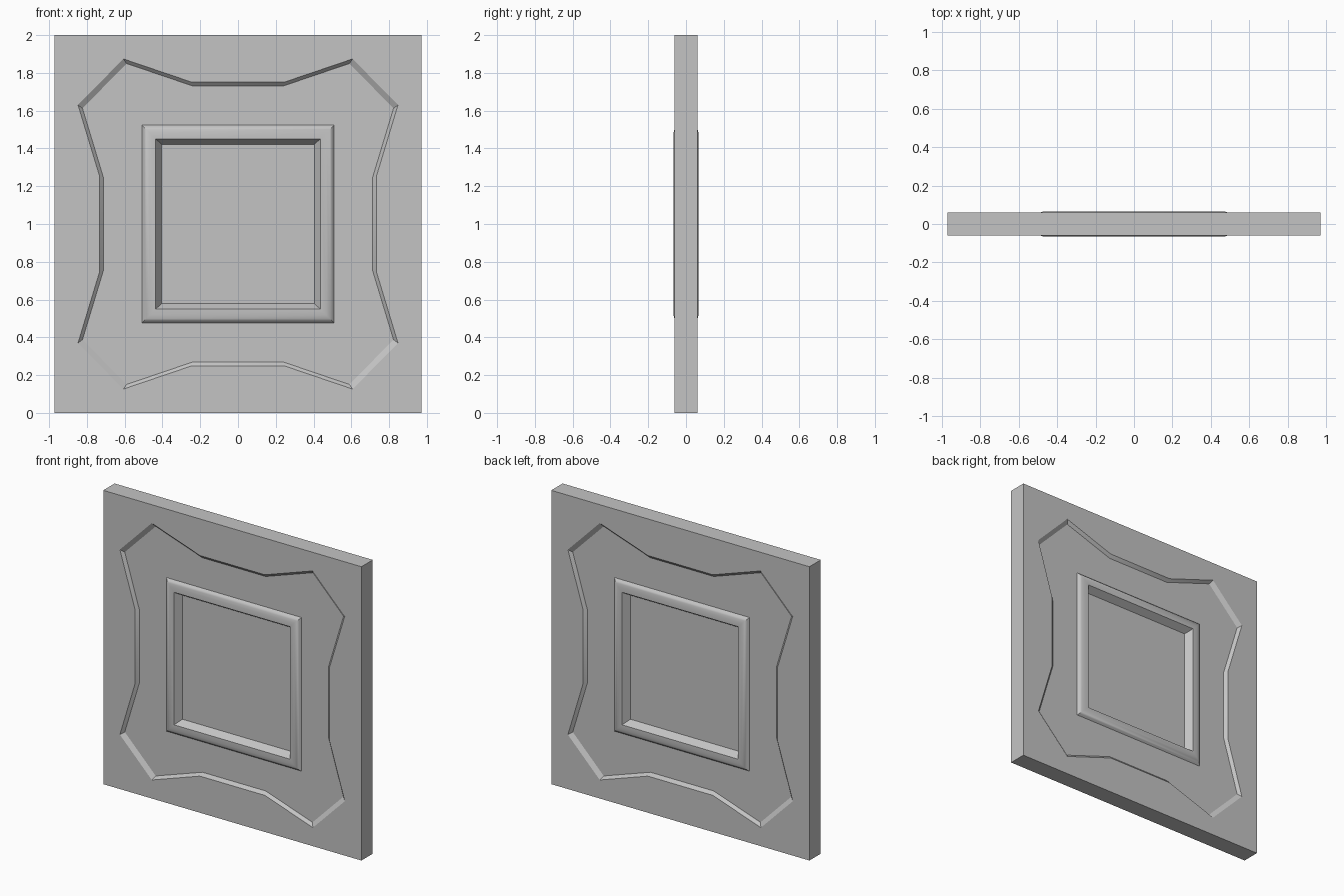
import bpy
import bmesh
from mathutils import Vector

cube = bpy.data.objects.get("Cube")
if cube:
    bpy.data.objects.remove(cube, do_unlink=True)

stone = bpy.data.materials.new("plain_grey")
stone.use_nodes = True
grey = (0.55, 0.55, 0.55, 1)
stone.diffuse_color = grey
stone.node_tree.nodes["Principled BSDF"].inputs["Base Color"].default_value = grey

FACE, FLOOR = 0.061, 0.042   # half thickness at the border and in the sunken field
QUADRANT = [(0.245, 0.751), (0.607, 0.874), (0.847, 0.63), (0.732, 0.25)]
# Square moulding: half width, half height, distance from the middle plane
MOULDING = [(0.508, 0.523, FLOOR), (0.498, 0.513, 0.054), (0.486, 0.501, 0.061),
            (0.468, 0.483, 0.066), (0.436, 0.451, 0.066), (0.405, 0.422, 0.02)]


def outline(scale):
    """Twelve-cornered... mirrored outline built from one quadrant."""
    q = [(x * scale, z * scale) for x, z in QUADRANT]
    right = q + [(x, -z) for x, z in reversed(q)]
    return right + [(-x, -z) for x, z in right]


def rect(w, h):
    return [(-w, -h), (w, -h), (w, h), (-w, h)]


bm = bmesh.new()


def ring(points, y):
    verts = [bm.verts.new((x, y, z + 1)) for x, z in points]
    return verts


def bridge(a, b):
    n = len(a)
    for i in range(n):
        j = (i + 1) % n
        bm.faces.new((a[i], a[j], b[j], b[i]))


def loop_edges(verts):
    edges = []
    for i, v in enumerate(verts):
        w = verts[(i + 1) % len(verts)]
        edges.append(bm.edges.get((v, w)) or bm.edges.new((v, w)))
    return edges


def fill_between(a, b, side):
    bmesh.ops.triangle_fill(bm, use_beauty=True, edges=loop_edges(a) + loop_edges(b),
                            normal=Vector((0, side, 0)))


# Same relief on the front and the back
borders = []
for side in (-1, 1):
    border = ring(rect(0.972, 1), side * FACE)
    lip = ring(outline(1), side * FACE)
    field = ring(outline(0.972), side * FLOOR)
    bridge(lip, field)
    steps = [ring(rect(w, h), side * y) for w, h, y in MOULDING]
    for a, b in zip(steps, steps[1:]):
        bridge(a, b)
    bm.faces.new(steps[-1])
    fill_between(border, lip, side)
    fill_between(field, steps[0], side)
    borders.append(border)

# Outer rim joining both sides
bridge(*borders)
bmesh.ops.recalc_face_normals(bm, faces=bm.faces[:])

mesh = bpy.data.meshes.new("carved_panel")
bm.to_mesh(mesh)
bm.free()
mesh.materials.append(stone)
panel = bpy.data.objects.new("carved_panel", mesh)
bpy.context.collection.objects.link(panel)

bpy.ops.object.select_all(action="DESELECT")
panel.select_set(True)
bpy.context.view_layer.objects.active = panel
bpy.ops.object.shade_smooth_by_angle(angle=0.5)
